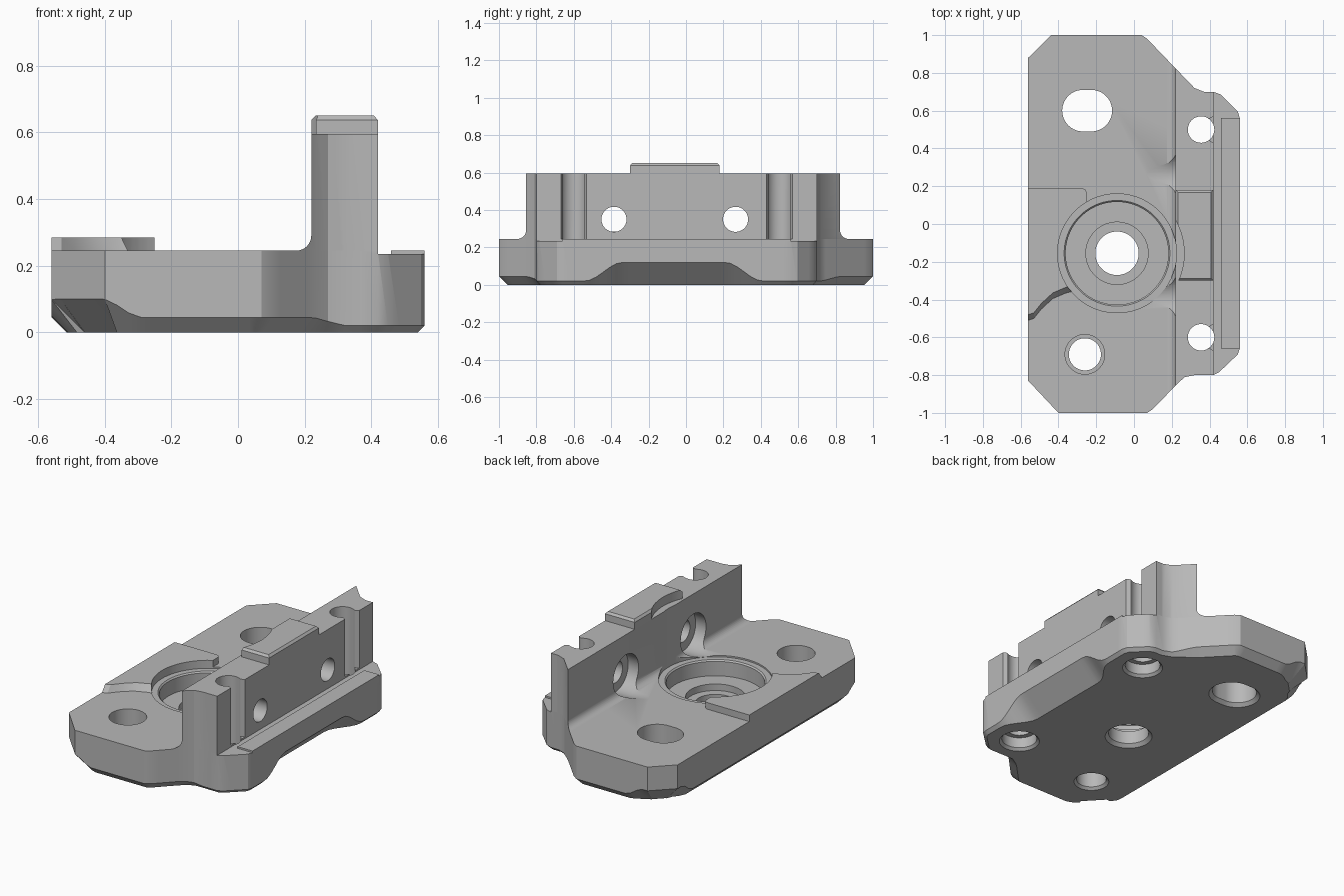
import bpy, bmesh, math
from mathutils import Vector

if "Cube" in bpy.data.objects:
    bpy.data.objects.remove(bpy.data.objects["Cube"])

# One plain metal colour
metal = bpy.data.materials.new("plain_grey")
metal.use_nodes = True
GREY = (0.48, 0.48, 0.48, 1)
metal.diffuse_color = GREY
metal.node_tree.nodes["Principled BSDF"].inputs["Base Color"].default_value = GREY

PLACE = {
    "x": lambda a, b, h: (h, a, b),
    "y": lambda a, b, h: (a, h, b),
    "z": lambda a, b, h: (a, b, h),
}


def loft(name, rings):
    """Closed solid through a stack of matching rings."""
    bm = bmesh.new()
    loops = [[bm.verts.new(p) for p in ring] for ring in rings]
    count = len(loops[0])
    sides = []
    for low, high in zip(loops, loops[1:]):
        for i in range(count):
            j = (i + 1) % count
            sides.append(bm.faces.new((low[i], low[j], high[j], high[i])))
    bm.faces.new(loops[0])
    bm.faces.new(loops[-1])
    bmesh.ops.triangulate(bm, faces=sides)
    bmesh.ops.recalc_face_normals(bm, faces=bm.faces)
    mesh = bpy.data.meshes.new(name)
    bm.to_mesh(mesh)
    bm.free()
    mesh.materials.append(metal)
    obj = bpy.data.objects.new(name, mesh)
    bpy.context.collection.objects.link(obj)
    return obj


def prism(name, points, low, high, axis="z"):
    return loft(name, [[PLACE[axis](a, b, h) for a, b in points] for h in (low, high)])


def box(name, x0, x1, y0, y1, z0, z1):
    return prism(name, [(x0, y0), (x1, y0), (x1, y1), (x0, y1)], z0, z1)


def lathe(name, centre, profile, axis="z", stretch=0):
    """Turned solid from (radius, height) steps; stretch makes a slot."""
    angles = [math.tau * (i + 0.5) / 64 for i in range(64)]
    rings = []
    for r, h in profile:
        rings.append([PLACE[axis](centre[0] + r * math.cos(t) + math.copysign(stretch, math.cos(t)),
                                  centre[1] + r * math.sin(t), h) for t in angles])
    return loft(name, rings)


def combine(cutter, *parts, operation="DIFFERENCE"):
    for part in parts:
        mod = part.modifiers.new("cut", "BOOLEAN")
        mod.operation, mod.solver, mod.object = operation, "EXACT", cutter
        bpy.context.view_layer.objects.active = part
        bpy.ops.object.modifier_apply(modifier=mod.name)
    bpy.data.objects.remove(cutter)


# Plate outline, anticlockwise from the front right corner
outline = [(-0.56, -0.83), (-0.40, -1), (0.07, -1), (0.10, -0.98), (0.235, -0.84),
           (0.27, -0.81), (0.32, -0.80), (0.42, -0.80), (0.45, -0.785), (0.55, -0.69),
           (0.56, -0.66), (0.56, 0.56), (0.55, 0.595), (0.46, 0.685), (0.42, 0.70),
           (0.37, 0.70), (0.32, 0.72), (0.07, 0.98), (0.04, 1), (-0.44, 1), (-0.56, 0.88)]


def ramp(value, start, end):
    t = min(1, max(0, (value - start) / (end - start)))
    return t * t * (3 - 2 * t)


def chamfer(x, y):
    """Height of the bottom bevel around the plate."""
    if x > 0.5:
        return 0.02 + 0.10 * ramp(y, -0.54, -0.34) * ramp(y, 0.41, 0.21)
    corner = ramp(x, -0.29, -0.41) * ramp(abs(y), 0.74, 0.84)
    return 0.045 - 0.025 * ramp(x, 0.21, 0.33) + 0.055 * corner


def plate_rings():
    pts = []
    for i, start in enumerate(outline):
        a, b = Vector(start), Vector(outline[(i + 1) % len(outline)])
        steps = max(1, int((b - a).length / 0.035))
        pts += [a.lerp(b, k / steps) for k in range(steps)]
    inner, middle, top = [], [], []
    for i, p in enumerate(pts):
        before = (p - pts[i - 1]).normalized()
        after = (pts[(i + 1) % len(pts)] - p).normalized()
        n0, n1 = Vector((-before.y, before.x)), Vector((-after.y, after.x))
        c = chamfer(p.x, p.y)
        q = p + (n0 + n1) * (c / (1 + n0.dot(n1)))
        inner.append((q.x, q.y, 0))
        middle.append((p.x, p.y, c))
        top.append((p.x, p.y, 0.245))
    return [inner, middle, top]


# Base plate with lowered ledge along the left side
base = loft("base_plate", plate_rings())
combine(box("ledge_cut", 0.42, 0.8, -1.2, 1.2, 0.235, 0.4), base)
rail = box("side_rail", 0.46, 0.56, -0.66, 0.56, 0.2, 0.245)

# Upright wall: filleted section trimmed to the plate outline
fillet = [(0.175 + 0.045 * math.cos(t), 0.29 + 0.045 * math.sin(t))
          for t in [-math.pi / 2 * k / 8 for k in range(9)]]
wall = prism("upright_wall", [(0.42, 0.245), (0.42, 0.595), (0.22, 0.595)] + fillet, -1.1, 1.1, "y")
combine(prism("wall_trim", outline, 0.1, 0.8), wall, operation="INTERSECT")

# Cap on the wall with bevelled rim
def rectangle(inset, z):
    x0, x1, y0, y1 = 0.22 + inset, 0.42 - inset, -0.30 + inset, 0.18 - inset
    return [(x0, y0, z), (x1, y0, z), (x1, y1, z), (x0, y1, z)]


cap = loft("wall_cap", [rectangle(0, 0.595), rectangle(0, 0.637), rectangle(0.012, 0.65)])

# Raised pad with a sloped curved front edge
pad = prism("raised_pad", [(-0.56, -0.51), (-0.53, -0.50), (-0.49, -0.45), (-0.43, -0.395),
                           (-0.36, -0.365), (-0.30, -0.35), (-0.10, -0.2), (-0.25, 0.10),
                           (-0.25, 0.165), (-0.258, 0.182), (-0.275, 0.19), (-0.56, 0.19)],
            0.245, 0.285)
for v in pad.data.vertices:
    if v.co.z > 0.26 and v.co.y < -0.3:
        v.co.y += 0.03

# Central stepped bore and its clearance in neighbouring parts
bore = (-0.09, -0.155)
combine(lathe("bore_cut", bore, [(0.145, -0.01), (0.115, 0.02), (0.115, 0.10), (0.165, 0.10),
                                 (0.165, 0.14), (0.272, 0.14), (0.272, 0.228), (0.28, 0.236),
                                 (0.315, 0.236), (0.315, 0.4)]), base)
combine(lathe("bore_clearance", bore, [(0.315, 0.1), (0.315, 0.7)]), pad, wall)
combine(lathe("cap_clearance", bore, [(0.356, 0.5), (0.356, 0.7)]), cap)

# Mounting holes in the plate
combine(lathe("slot_cut", (-0.248, 0.60), [(0.14, -0.01), (0.11, 0.02), (0.11, 0.4)],
              stretch=0.022), base)
combine(lathe("round_cut", (-0.26, -0.69), [(0.11, -0.01), (0.085, 0.015), (0.085, 0.14),
                                            (0.105, 0.14), (0.105, 0.4)]), base)

# Vertical holes through wall and plate, open on the outer face of the wall
for y in (-0.60, 0.50):
    combine(lathe("side_hole_cut", (0.355, y), [(0.125, -0.01), (0.10, 0.015), (0.10, 0.08),
                                                (0.07, 0.08), (0.07, 0.8)]), base, wall)
    mouth = [(0.355, y - 0.058), (0.40, y - 0.058), (0.43, y - 0.075),
             (0.43, y + 0.075), (0.40, y + 0.058), (0.355, y + 0.058)]
    combine(prism("mouth_cut", mouth, 0.2, 0.8), wall)

# Cross holes with tapered screw recesses on the inner face
for y in (-0.385, 0.265):
    combine(lathe("cross_hole_cut", (y, 0.35), [(0.10, 0.03), (0.122, 0.2), (0.122, 0.29),
                                                (0.067, 0.29), (0.067, 0.5)], "x"), base, wall)

# Smooth shading with crisp edges
bpy.ops.object.select_all(action="DESELECT")
for part in (base, rail, wall, cap, pad):
    part.select_set(True)
    bpy.context.view_layer.objects.active = part
bpy.ops.object.shade_smooth_by_angle(angle=math.radians(28))
